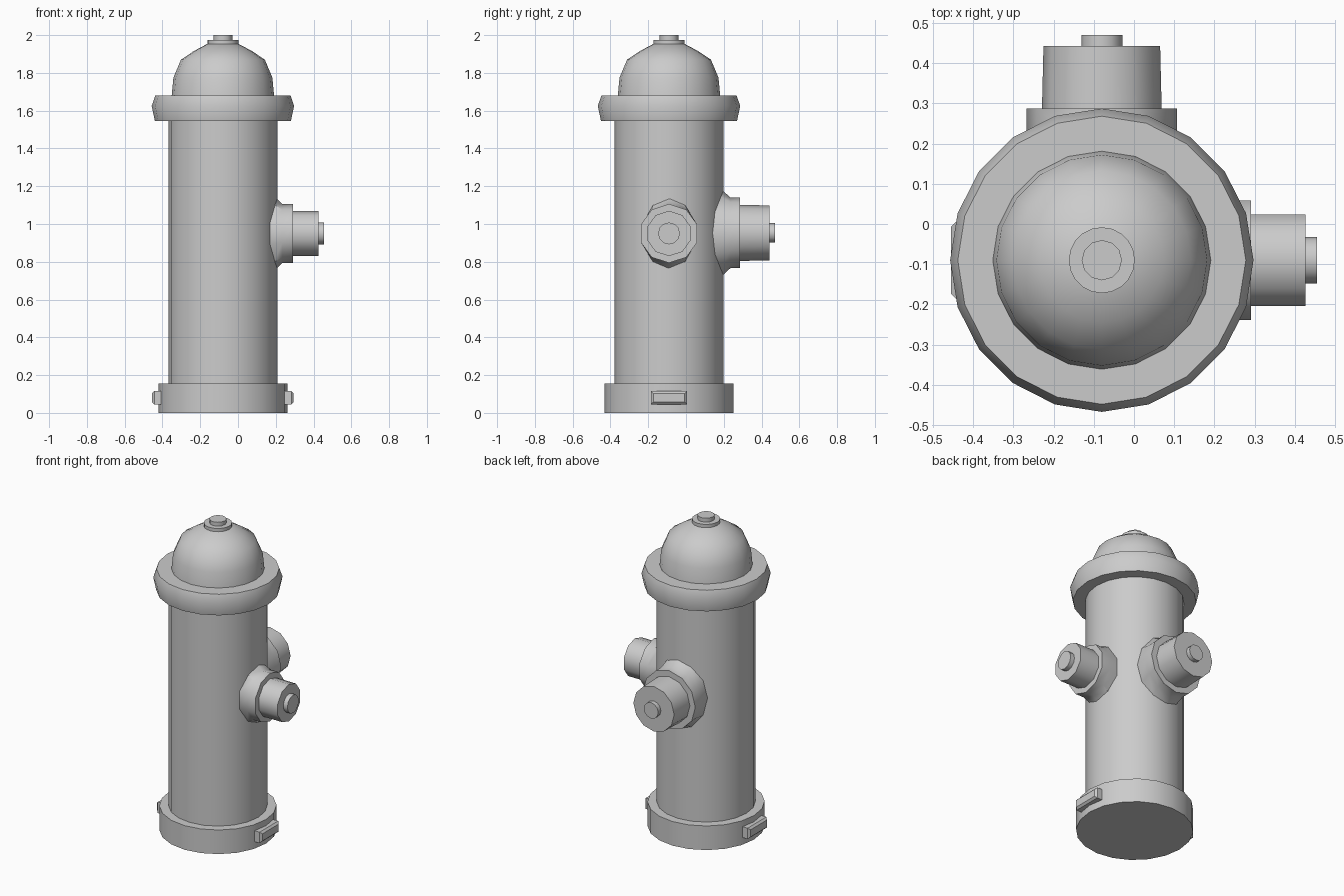
import bpy, bmesh, math
from mathutils import Vector, Matrix

if "Cube" in bpy.data.objects:
    bpy.data.objects.remove(bpy.data.objects["Cube"])

CX, CY = -0.08, -0.09      # vertical axis of the hydrant
BODY_R = 0.288


def finish(name, bm, angle=42):
    bmesh.ops.recalc_face_normals(bm, faces=bm.faces)
    mesh = bpy.data.meshes.new(name)
    bm.to_mesh(mesh)
    bm.free()
    obj = bpy.data.objects.new(name, mesh)
    bpy.context.collection.objects.link(obj)
    bpy.ops.object.select_all(action='DESELECT')
    obj.select_set(True)
    bpy.context.view_layer.objects.active = obj
    bpy.ops.object.shade_smooth_by_angle(angle=math.radians(angle))
    return obj


def skin(name, rings):
    """Join equal-length rings of points into a capped tube."""
    bm = bmesh.new()
    loops = [[bm.verts.new(p) for p in ring] for ring in rings]
    n = len(loops[0])
    for a, b in zip(loops, loops[1:]):
        for i in range(n):
            j = (i + 1) % n
            bm.faces.new((a[i], a[j], b[j], b[i]))
    bm.faces.new(loops[0])
    bm.faces.new(loops[-1])
    return finish(name, bm)


def lathe(name, profile, sides=20):
    """Revolve (radius, z) points around the hydrant axis."""
    skin(name, [[(CX + r * math.cos(2 * math.pi * i / sides),
                  CY + r * math.sin(2 * math.pi * i / sides), z)
                 for i in range(sides)] for r, z in profile])


def outlet(name, turn, z, sides, collar, barrel, bolt):
    """Side outlet: flared collar, capped barrel and bolt, aimed by turn."""
    place = Matrix.Translation((CX, CY, z)) @ Matrix.Rotation(turn, 4, 'Z')

    def ring(r, d, n=sides):
        return [place @ Vector((d, r * math.sin(2 * math.pi * i / n),
                                r * math.cos(2 * math.pi * i / n))) for i in range(n)]

    # The foot of the collar follows the curve of the barrel body
    foot = []
    for i in range(sides):
        a = 2 * math.pi * i / sides
        u, v = collar[0] * 0.92 * math.sin(a), collar[0] * 1.2 * math.cos(a)
        foot.append(place @ Vector((math.sqrt(BODY_R ** 2 - u * u) - 0.004, u, v)))
    skin(name + "_collar", [foot, ring(collar[0], collar[1]), ring(collar[0], collar[2])])
    skin(name + "_barrel", [ring(barrel[0], collar[1]), ring(barrel[1], barrel[2])])
    skin(name + "_bolt", [ring(bolt[0], barrel[2] - 0.01, 12), ring(bolt[0], bolt[1], 12)])


# Upright parts
lathe("base", [(0.342, 0), (0.342, 0.155)])
lathe("body", [(BODY_R, 0.14), (BODY_R, 1.56)])
lathe("top_flange", [(0.36, 1.545), (0.377, 1.625), (0.358, 1.68)])
lathe("dome", [(0.272, 1.67), (0.262, 1.775), (0.222, 1.87), (0.155, 1.915), (0.08, 1.955)])
lathe("dome_washer", [(0.082, 1.945), (0.082, 1.975)])
lathe("dome_bolt", [(0.05, 1.97), (0.05, 2.0)], 12)

# Side outlets: small one to the right, large one to the back
outlet("right_outlet", 0, 0.95, 10, (0.156, 0.315, 0.371), (0.12, 0.12, 0.506), (0.058, 0.535))
outlet("back_outlet", math.pi / 2, 0.953, 12, (0.187, 0.325, 0.377), (0.15, 0.145, 0.532), (0.051, 0.56))

# Lugs on both sides of the base
for side, label in ((1, "right"), (-1, "left")):
    bm = bmesh.new()
    bmesh.ops.create_cube(bm, size=1, matrix=Matrix.Translation(
        (CX + side * 0.345, CY, 0.08)) @ Matrix.Diagonal((0.06, 0.19, 0.07, 1)))
    outer = [e for e in bm.edges
             if all((v.co.x - CX) * side > 0.35 for v in e.verts)]
    bmesh.ops.bevel(bm, geom=outer, offset=0.012, segments=1, affect='EDGES')
    finish(label + "_base_lug", bm, 30)
